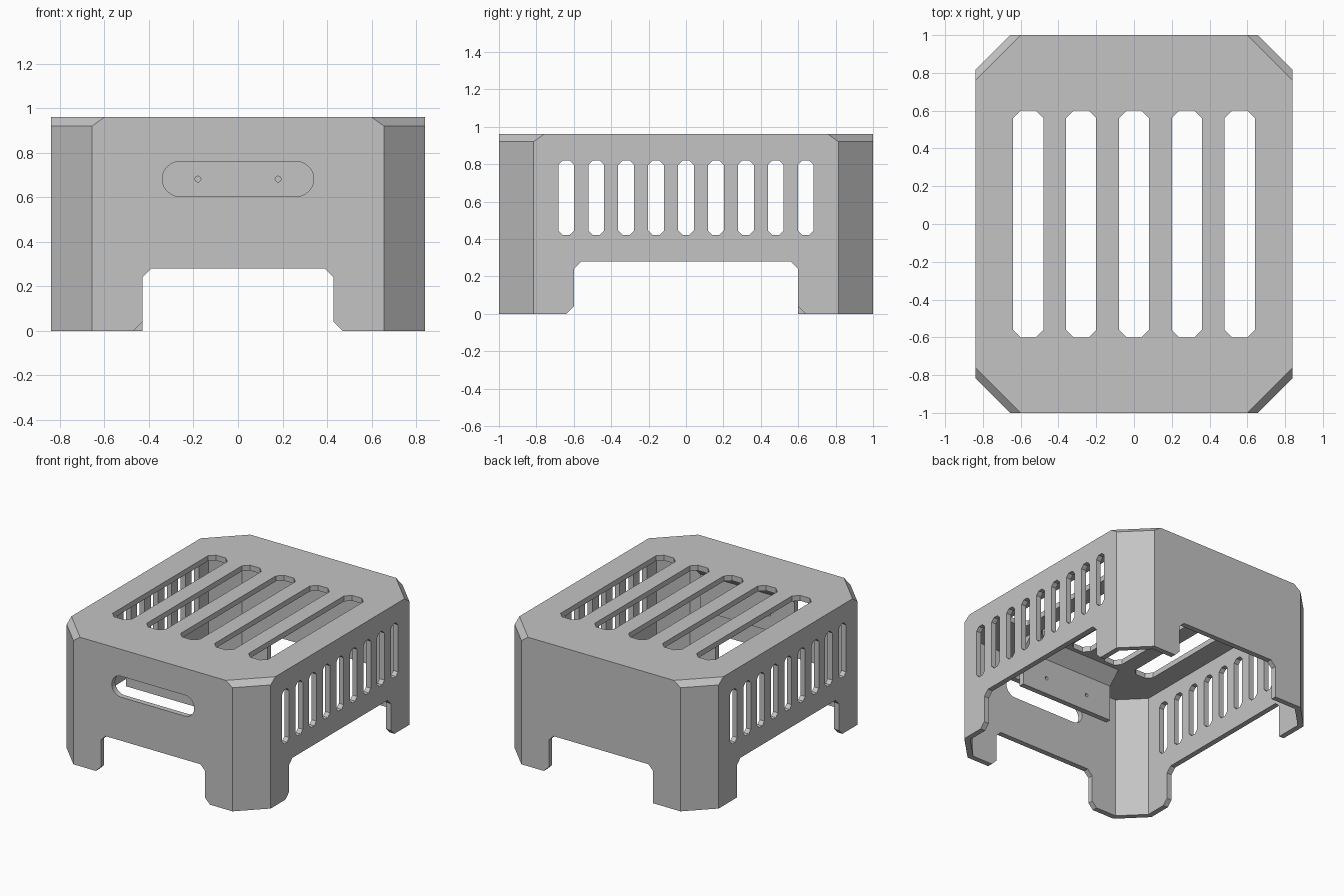
import bpy, bmesh, math
from mathutils import Vector

if "Cube" in bpy.data.objects:
    bpy.data.objects.remove(bpy.data.objects["Cube"], do_unlink=True)

grey = bpy.data.materials.new("plain grey")
grey.use_nodes = True
colour = (0.55, 0.55, 0.55, 1)
grey.diffuse_color = colour
grey.node_tree.nodes["Principled BSDF"].inputs["Base Color"].default_value = colour

# Place a 2D profile point at a given depth along an axis
PLACE = {
    "x": lambda u, v, d: (d, u, v),
    "y": lambda u, v, d: (u, d, v),
    "z": lambda u, v, d: (u, v, d),
}


def prism(bm, profile, axis, start, end):
    low, high = ([bm.verts.new(PLACE[axis](u, v, d)) for u, v in profile]
                 for d in (start, end))
    bm.faces.new(low)
    bm.faces.new(high)
    for i in range(len(profile)):
        j = (i + 1) % len(profile)
        bm.faces.new((low[i], low[j], high[j], high[i]))


def cut_rect(w, h, c, u=0, v=0):
    """Rectangle of half sizes w, h with 45 degree corners of length c."""
    return [(u + a, v + b) for a, b in (
        (w - c, -h), (w, c - h), (w, h - c), (w - c, h),
        (c - w, h), (-w, h - c), (-w, c - h), (c - w, -h))]


def stadium(w, r, v, n=12):
    """Long rounded slot of half width w and end radius r."""
    points = []
    for side, base in ((1, -math.pi / 2), (-1, math.pi / 2)):
        for i in range(n + 1):
            a = base + math.pi * i / n
            points.append((side * (w - r) + r * math.cos(a), v + r * math.sin(a)))
    return points


def circle(r, u, v, n=16):
    return [(u + r * math.cos(math.tau * i / n), v + r * math.sin(math.tau * i / n))
            for i in range(n)]


def opening(w, square_low=False, square_high=False):
    """Gap between two legs, with cut corners above and flared feet."""
    c, top = 0.04, 0.28
    left = [(-w, -0.1)] if square_low else [(-w - c, -0.1), (-w - c, 0), (-w, c)]
    right = [(w, -0.1)] if square_high else [(w, c), (w + c, 0), (w + c, -0.1)]
    return left + [(-w, top - c), (c - w, top), (w - c, top), (w, top - c)] + right


def finish(bm, name):
    bmesh.ops.recalc_face_normals(bm, faces=bm.faces)
    mesh = bpy.data.meshes.new(name)
    bm.to_mesh(mesh)
    bm.free()
    mesh.materials.append(grey)
    obj = bpy.data.objects.new(name, mesh)
    bpy.context.collection.objects.link(obj)
    return obj


def carve(obj, cutters):
    for cutter in cutters:
        cutter.hide_render = True
        mod = obj.modifiers.new("carve", "BOOLEAN")
        mod.operation, mod.solver, mod.object = "DIFFERENCE", "EXACT", cutter
    graph = bpy.context.evaluated_depsgraph_get()
    mesh = bpy.data.meshes.new_from_object(obj.evaluated_get(graph))
    obj.modifiers.clear()
    obj.data = mesh
    for cutter in cutters:
        bpy.data.objects.remove(cutter, do_unlink=True)


# Housing with cut corners and a small slope above each corner
W, D, H, T = 0.84, 1.0, 0.96, 0.04
bm = bmesh.new()
prism(bm, cut_rect(W, D, 0.185), "z", 0, H)
for sx in (-1, 1):
    for sy in (-1, 1):
        cut = bmesh.ops.bisect_plane(
            bm, geom=bm.verts[:] + bm.edges[:] + bm.faces[:], dist=1e-5,
            plane_co=Vector((sx * 0.6, sy * D, H)),
            plane_no=Vector((sx, sy, 1.375)), clear_outer=True)
        edges = [e for e in cut["geom_cut"] if isinstance(e, bmesh.types.BMEdge)]
        bmesh.ops.edgeloop_fill(bm, edges=edges)
housing = finish(bm, "housing")

# Hollow inside
bm = bmesh.new()
prism(bm, cut_rect(W - T, D - T, 0.162), "z", -0.2, H - T)
cavity = finish(bm, "cavity_cutter")

# Vents, handle slot and leg openings
bm = bmesh.new()
for i in range(-2, 3):
    prism(bm, cut_rect(0.08, 0.6, 0.04, 0.28 * i), "z", 0.88, 1.1)
for side in (-1, 1):
    near, far = sorted((side * 0.75, side * 0.9))
    for i in range(-4, 5):
        prism(bm, cut_rect(0.0425, 0.2, 0.025, 0.16 * i, 0.62), "x", near, far)
    prism(bm, opening(0.6, square_high=side < 0), "x", near, far)
prism(bm, stadium(0.34, 0.078, 0.682), "y", -1.1, -0.9)
prism(bm, opening(0.43), "y", -1.1, -0.9)
prism(bm, opening(0.43, square_low=True), "y", 0.9, 1.1)
openings = finish(bm, "openings_cutter")
carve(housing, [cavity, openings])

# Mounting plate hanging from the top, behind the handle slot
bm = bmesh.new()
plate_side = [(-0.76, 0.56), (-0.72, 0.56), (-0.72, 0.83),
              (-0.63, 0.92), (-0.63, 0.93), (-0.76, 0.93)]
prism(bm, plate_side, "x", -0.39, 0.39)
plate = finish(bm, "mounting_plate")
bm = bmesh.new()
for side in (-1, 1):
    prism(bm, circle(0.013, side * 0.18, 0.682), "y", -0.8, -0.68)
carve(plate, [finish(bm, "screw_hole_cutter")])
